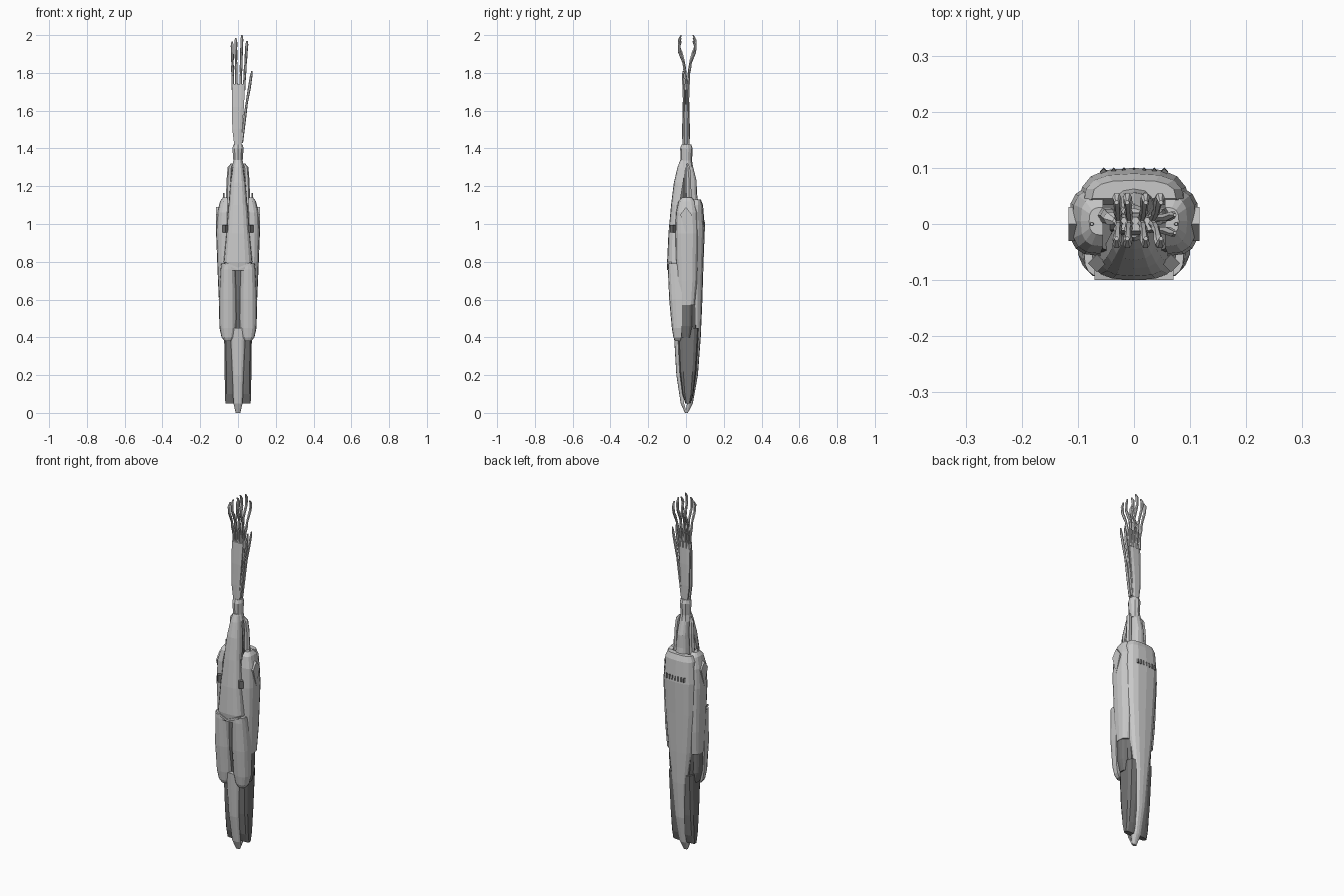
import bpy, bmesh, math
from mathutils import Vector


def material(name, v):
    m = bpy.data.materials.new(name)
    m.diffuse_color = (v, v, v, 1)
    return m


LIGHT = material("light grey", 0.58)
DARK = material("dark grey", 0.17)


def build(name, rings, mat):
    """Skin a list of equal-length point rings and cap both ends."""
    bm = bmesh.new()
    rows = [[bm.verts.new(p) for p in r] for r in rings]
    n = len(rows[0])
    for a, b in zip(rows, rows[1:]):
        for i in range(n):
            j = (i + 1) % n
            bm.faces.new((a[i], a[j], b[j], b[i]))
    bm.faces.new(rows[0])
    bm.faces.new(rows[-1])
    bmesh.ops.recalc_face_normals(bm, faces=bm.faces)
    me = bpy.data.meshes.new(name)
    bm.to_mesh(me)
    bm.free()
    me.materials.append(mat)
    ob = bpy.data.objects.new(name, me)
    bpy.context.collection.objects.link(ob)
    return ob


def spow(v, e):
    return math.copysign(abs(v) ** e, v)


def loft(name, secs, mat=LIGHT, n=12, e=1.0):
    """Sections: z, centre x, centre y, half width, half depth."""
    rings = []
    for z, cx, cy, rx, ry in secs:
        ang = [2 * math.pi * (i + 0.5) / n for i in range(n)]
        rings.append([(cx + rx * spow(math.cos(a), e),
                       cy + ry * spow(math.sin(a), e), z) for a in ang])
    return build(name, rings, mat)


def shell(name, secs, axis="y", sign=1, cx=0, n=8, e=0.7, mat=LIGHT):
    """Half-round plate. Sections: z, half width, inner offset, outer offset."""
    rings = []
    for z, w, inner, outer in secs:
        ring = []
        for i in range(n + 1):
            a = math.pi * i / n
            u = w * spow(math.cos(a), e)
            v = sign * (inner + (outer - inner) * max(math.sin(a), 0) ** e)
            ring.append((cx + u, v, z) if axis == "y" else (v, u + cx, z))
        rings.append(ring)
    return build(name, rings, mat)


def rod(name, pts, radii, mat=LIGHT, n=6):
    """Tapered rod running mostly upward through the points."""
    rings = []
    for p, r in zip(pts, radii):
        rings.append([Vector(p) + Vector((r * math.cos(2 * math.pi * i / n),
                                          r * math.sin(2 * math.pi * i / n), 0))
                      for i in range(n)])
    return build(name, rings, mat)


# dark inner core and tail slab
loft("inner_core", [(0.42, 0, 0.01, 0.07, 0.05), (0.6, 0, 0, 0.085, 0.065),
                    (1.0, 0, 0.01, 0.092, 0.07), (1.1, 0, 0.01, 0.08, 0.065)], DARK, 12, 0.7)
loft("tail_slab", [(0.05, 0, 0.01, 0.068, 0.014), (0.1, 0, 0.01, 0.07, 0.03),
                   (0.22, 0, 0.01, 0.072, 0.045), (0.45, 0, 0.012, 0.075, 0.058)], DARK, 12, 0.45)

# rear armour running down to the tail tip
shell("back_shell", [(0.0, 0.012, -0.002, 0.01), (0.05, 0.024, 0.005, 0.036),
                     (0.2, 0.032, 0.03, 0.063), (0.4, 0.045, 0.045, 0.078),
                     (0.58, 0.07, 0.035, 0.086), (0.8, 0.09, 0.03, 0.093),
                     (0.98, 0.098, 0.03, 0.1), (1.1, 0.09, 0.035, 0.09),
                     (1.13, 0.075, 0.045, 0.078)])

# front tongue plate, split lobes and keel
shell("front_tongue", [(0.755, 0.068, 0.05, 0.094), (0.8, 0.076, 0.05, 0.1),
                       (0.95, 0.062, 0.05, 0.093), (1.1, 0.05, 0.035, 0.079),
                       (1.22, 0.04, 0.015, 0.064), (1.3, 0.028, 0.005, 0.045),
                       (1.34, 0.02, 0.0, 0.03)], sign=-1)
for s in (-1, 1):
    shell("front_lobe", [(0.38, 0.018, 0.03, 0.058), (0.4, 0.034, 0.025, 0.067),
                         (0.45, 0.045, 0.02, 0.075), (0.6, 0.049, 0.02, 0.089),
                         (0.76, 0.04, 0.03, 0.096), (0.79, 0.036, 0.05, 0.094)],
          sign=-1, cx=s * 0.053)
    # brow ridge between tongue and lobes
    build("front_ridge", [[(x, y, z + dz) for y, dz in
                           ((-0.06, -0.008), (-0.1, -0.008), (-0.1, 0.004), (-0.06, 0.004))]
                          for x, z in ((0, 0.765), (s * 0.07, 0.795))], LIGHT)
shell("front_keel", [(0.0, 0.012, -0.004, 0.006), (0.05, 0.024, 0.01, 0.028),
                     (0.2, 0.03, 0.03, 0.051), (0.45, 0.042, 0.035, 0.066)], sign=-1)

for s in (-1, 1):
    # side armour with dark recess below
    shell("side_shell", [(0.57, 0.042, 0.06, 0.1), (0.7, 0.056, 0.06, 0.106),
                         (0.95, 0.062, 0.06, 0.116), (1.06, 0.058, 0.06, 0.11),
                         (1.12, 0.045, 0.055, 0.095), (1.14, 0.025, 0.055, 0.08)],
          axis="x", sign=s, cx=0.005)
    shell("side_rim", [(0.4, 0.025, 0.05, 0.08), (0.46, 0.035, 0.05, 0.094),
                       (0.59, 0.036, 0.05, 0.098)], axis="x", sign=s, mat=DARK)
    # raised side facet
    build("side_facet", [[(s * x, y, z) for y, z in
                          ((-0.03, 1.05), (0, 0.95), (0.03, 1.05), (0, 1.09))]
                         for x in (0.1, 0.1165)], LIGHT)
    # shoulder spikes, pegs and neck struts
    rod("shoulder_spike", [(s * 0.075, 0.0, 1.08), (s * 0.075, 0.0, 1.165)], (0.007, 0.003))
    rod("side_peg", [(s * 0.066, -0.07, 0.955), (s * 0.066, -0.07, 0.995)], (0.016, 0.016), DARK, 4)
    rod("neck_strut", [(s * 0.05, 0.015, 1.1), (s * 0.046, 0.015, 1.24),
                       (s * 0.042, 0.01, 1.3), (s * 0.032, 0.005, 1.32)],
        (0.016, 0.014, 0.013, 0.006))

# neck
shell("neck_rear", [(1.08, 0.04, 0.0, 0.07), (1.16, 0.038, 0, 0.058), (1.23, 0.032, 0, 0.056),
                    (1.3, 0.026, 0, 0.038), (1.34, 0.02, 0, 0.026)])
loft("neck_core", [(1.05, 0, 0.005, 0.05, 0.05), (1.2, 0, 0.0, 0.034, 0.035),
                   (1.34, 0, 0, 0.024, 0.024)], DARK, 10)
loft("wrist", [(1.3, 0, 0.002, 0.034, 0.036), (1.335, 0, 0.002, 0.026, 0.03),
               (1.4, 0, 0.002, 0.031, 0.033), (1.42, 0, 0.002, 0.026, 0.026)], LIGHT, 10)
# vents across the upper back
for i in range(7):
    x = (i - 3) * 0.018
    rod("back_vent", [(x, 0.094, 0.99), (x, 0.092, 1.015)], (0.007, 0.007), DARK, 4)

# two mirrored palms with jointed fingers
for s in (-1, 1):
    loft("palm", [(1.41, 0, s * 0.011, 0.02, 0.009), (1.5, -0.004, s * 0.011, 0.028, 0.01),
                  (1.62, 0, s * 0.01, 0.033, 0.009), (1.74, 0.003, s * 0.006, 0.037, 0.007)],
         LIGHT, 8, 0.8)
    for xb, xt, zt in ((-0.027, -0.031, 1.965), (-0.008, -0.012, 1.985),
                       (0.013, 0.021, 2.0), (0.031, 0.048, 1.97)):
        pts, radii = [], []
        for t, y, r in ((0, 0.004, 0.008), (0.3, 0.008, 0.006), (0.42, 0.014, 0.008),
                        (0.55, 0.019, 0.006), (0.7, 0.033, 0.008), (0.78, 0.042, 0.007),
                        (0.92, 0.042, 0.008), (1, 0.032, 0.004)):
            pts.append((xb + (xt - xb) * t, 0.006 + s * y, 1.71 + (zt - 1.71) * t))
            radii.append(r)
        rod("finger", pts, radii)
    rod("thumb", [(0.02, s * 0.008, 1.43), (0.034, s * 0.009, 1.55), (0.046, s * 0.011, 1.64),
                  (0.06, s * 0.012, 1.72), (0.069, s * 0.016, 1.78), (0.073, s * 0.016, 1.81)],
        (0.007, 0.008, 0.006, 0.008, 0.007, 0.003))
